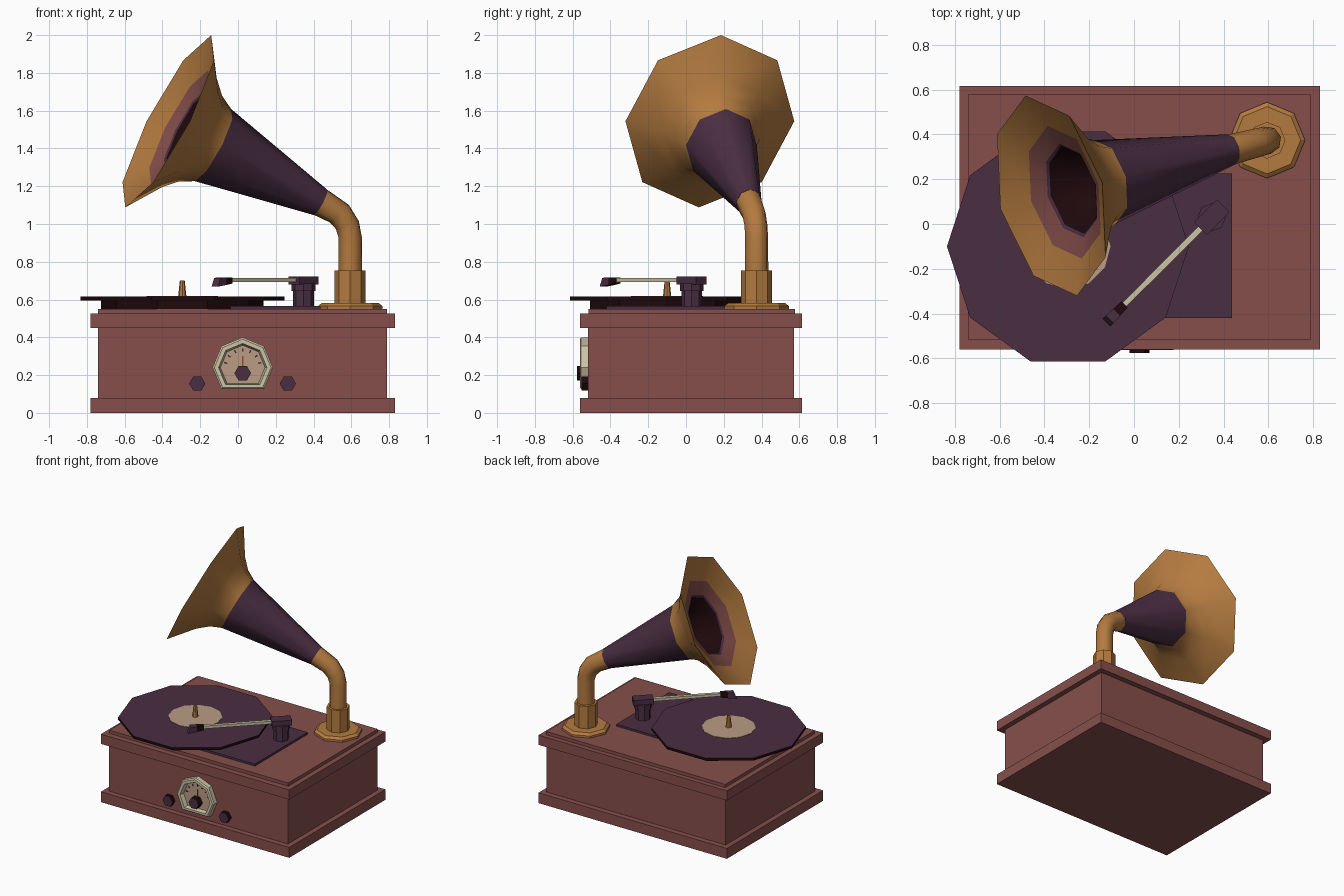
import bpy, bmesh, math
from mathutils import Vector as V

if "Cube" in bpy.data.objects:
    bpy.data.objects.remove(bpy.data.objects["Cube"])


def srgb(r, g, b):
    f = lambda c: (c / 255 / 12.92) if c < 11 else ((c / 255 + 0.055) / 1.055) ** 2.4
    return (f(r), f(g), f(b), 1)


def material(name, *rgb):
    m = bpy.data.materials.new(name)
    m.diffuse_color = srgb(*rgb)
    m.use_nodes = True
    m.node_tree.nodes["Principled BSDF"].inputs["Base Color"].default_value = m.diffuse_color
    return m


BRICK = material("brick wood", 134, 79, 75)
PURPLE = material("dark purple", 74, 46, 66)
DARK = material("near black", 30, 8, 12)
GOLD = material("gold brass", 180, 123, 64)
CREAM = material("cream", 204, 195, 165)
TAN = material("tan", 186, 156, 132)


def loft(name, rings, mats, smooth=False):
    """Skin rings of points; mats gives start cap, each band, end cap."""
    if not isinstance(mats, list):
        mats = [mats] * (len(rings) + 1)
    slots = list(dict.fromkeys(mats))
    bm = bmesh.new()
    vs = [[bm.verts.new(p) for p in r] for r in rings]
    n = len(vs[0])

    def face(verts, mat):
        bm.faces.new(verts).material_index = slots.index(mat)
    face(vs[0][::-1], mats[0])
    for i in range(len(vs) - 1):
        for k in range(n):
            j = (k + 1) % n
            face([vs[i][k], vs[i][j], vs[i + 1][j], vs[i + 1][k]], mats[i + 1])
    face(vs[-1], mats[-1])
    bmesh.ops.recalc_face_normals(bm, faces=bm.faces)
    me = bpy.data.meshes.new(name)
    bm.to_mesh(me)
    bm.free()
    for m in slots:
        me.materials.append(m)
    ob = bpy.data.objects.new(name, me)
    bpy.context.collection.objects.link(ob)
    if smooth:
        bpy.ops.object.select_all(action='DESELECT')
        ob.select_set(True)
        bpy.context.view_layer.objects.active = ob
        bpy.ops.object.shade_smooth_by_angle(angle=math.radians(58))
    return ob


def ring(c, u, v, r, n):
    return [V(c) + r * (math.cos(2 * math.pi * k / n) * V(u) + math.sin(2 * math.pi * k / n) * V(v))
            for k in range(n)]


def turned(name, x, y, profile, n, mats):
    """Upright faceted part from (z, radius) pairs."""
    return loft(name, [ring((x, y, z), (1, 0, 0), (0, 1, 0), r, n) for z, r in profile], mats)


def box(name, x0, x1, y0, y1, z0, z1, mat):
    return loft(name, [[(x0, y0, z), (x1, y0, z), (x1, y1, z), (x0, y1, z)] for z in (z0, z1)], mat)


# Wooden cabinet
box("plinth", -.78, .83, -.56, .615, 0, .08, BRICK)
box("cabinet_body", -.74, .79, -.518, .573, .08, .45, BRICK)
box("lid", -.78, .83, -.56, .615, .45, .525, BRICK)
box("lid_top", -.74, .79, -.515, .578, .525, .55, BRICK)

# Turntable
RX, RY = -.295, -.10
box("deck_panel", -.25, .438, -.42, .225, .55, .566, PURPLE)
turned("platter", RX, RY, [(.55, .43), (.595, .43)], 10, DARK)
turned("record", RX, RY, [(.595, .54), (.615, .54)], 10, [DARK, DARK, PURPLE])
turned("record_label", RX, RY, [(.614, .19), (.618, .19)], 12, TAN)
turned("spindle", RX, RY, [(.615, .022), (.70, .013)], 8, GOLD)

# Tonearm, laid out along a diagonal from its pivot
PIVOT, ALONG, ACROSS = V((.347, .03, 0)), V((-.7071, -.7071, 0)), V((.7071, -.7071, 0))


def arm_part(name, stations, mats):
    """stations: distance at top, distance at bottom, half width, low z, high z"""
    rings = []
    for st, sb, w, lo, hi in stations:
        rings.append([PIVOT + ALONG * s + ACROSS * q + V((0, 0, z))
                      for s, q, z in ((sb, -w, lo), (sb, w, lo), (st, w, hi), (st, -w, hi))])
    return loft(name, rings, mats)


turned("tonearm_post", PIVOT.x, PIVOT.y, [(.566, .055), (.645, .055), (.645, .063), (.685, .063)], 8,
       [DARK, PURPLE, PURPLE, PURPLE, PURPLE])
arm_part("tonearm_block", [(-.072, -.072, .04, .68, .722), (.072, .072, .04, .68, .722)], PURPLE)
arm_part("tonearm_rod", [(.07, .07, .014, .692, .713), (.57, .57, .012, .692, .713)], CREAM)
arm_part("headshell", [(.55, .55, .019, .685, .717), (.60, .60, .022, .677, .717),
                       (.645, .665, .024, .668, .715)], [PURPLE, DARK, PURPLE, PURPLE])

# Horn stand
HX, HY = .594, .374
turned("horn_flange", HX, HY, [(.55, .17), (.566, .17), (.582, .15)], 8, GOLD)
turned("horn_collar", HX, HY, [(.575, .082), (.755, .082)], 8, GOLD)

# Elbow and horn lie in one vertical plane
OUT, SIDE = V((-.968, -.249, 0)), V((-.249, .968, 0))
TILT = math.atan2(.458, .889)


def plane_ring(s, z, elevation, r, n=8, squash=.9):
    u = -math.sin(elevation) * OUT + V((0, 0, math.cos(elevation)))
    return ring(V((HX, HY, z)) + OUT * s, u, SIDE * squash, r, n)


elbow = [(0, .74, math.pi / 2, .064), (0, .93, math.pi / 2, .064), (.016, .995, 1.25, .066),
         (.06, 1.055, .85, .07), (.164, 1.116, TILT, .076)]
loft("horn_elbow", [plane_ring(s, z, e, r, squash=1 - .025 * i) for i, (s, z, e, r) in enumerate(elbow)],
     GOLD, smooth=True)

# Horn profile: (depth behind the mouth, radius, colour of the band leading here)
horn = [(.935, .077, PURPLE), (.276, .215, PURPLE), (.20, .255, GOLD), (.13, .325, GOLD), (0, .513, GOLD),
        (.07, .34, GOLD), (.105, .24, BRICK), (.112, .224, PURPLE), (.30, .17, DARK), (.70, .08, DARK)]
loft("horn", [plane_ring(.995 - d * math.cos(TILT), 1.544 - d * math.sin(TILT), TILT, r)
              for d, r, _ in horn], [m for _, _, m in horn] + [DARK], smooth=True)

# Dial on the front: an octagon with its lowest corner cut off
DX, DZ = .025, .24


def dial_ring(y, r):
    pts = ring((DX, y, DZ), (0, 0, 1), (1, 0, 0), r, 8)
    pts.pop(4)
    return pts


loft("dial_frame", [dial_ring(-.51, .16), dial_ring(-.555, .16), dial_ring(-.562, .15),
                    dial_ring(-.562, .128), dial_ring(-.53, .118)],
     [CREAM, CREAM, CREAM, CREAM, CREAM, TAN])
for k in range(7):
    a = math.radians(-75 + 25 * k)
    u, w = V((math.sin(a), 0, math.cos(a))), V((math.cos(a), 0, -math.sin(a)))
    c = V((DX, 0, DZ))
    loft("dial_tick", [[c + u * r + w * q + V((0, y, 0)) for r, q in ((.085, -.004), (.085, .004),
                       (.102, .004), (.102, -.004))] for y in (-.529, -.533)], PURPLE)
box("dial_needle", DX - .003, DX + .003, -.534, -.529, .24, .30, BRICK)

# Hexagonal knobs
for name, x, z, r, y0, y1 in (("left_knob", -.216, .155, .043, -.51, -.552),
                              ("right_knob", .264, .155, .043, -.51, -.552),
                              ("dial_knob", .025, .21, .044, -.525, -.577)):
    loft(name, [ring((x, y, z), (1, 0, 0), (0, 0, 1), q, 6) for y, q in ((y0, r), (y1, r))],
         [DARK, DARK, PURPLE])
